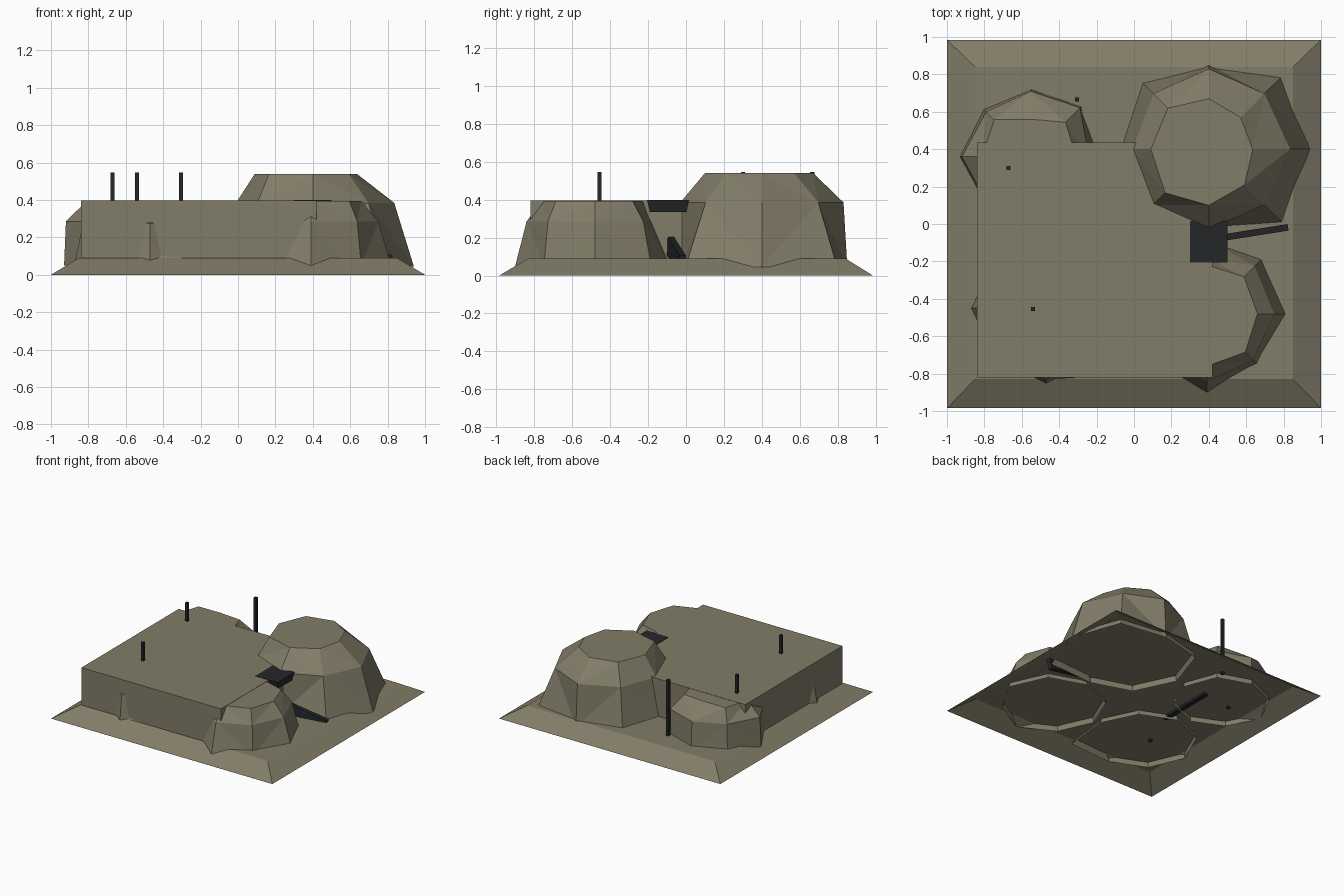
import bpy, bmesh, math
from mathutils import Matrix

old = bpy.data.objects.get("Cube")
if old:
    bpy.data.objects.remove(old, do_unlink=True)


def material(name, rgb, rough=0.9):
    m = bpy.data.materials.new(name)
    m.use_nodes = True
    m.diffuse_color = (*rgb, 1)
    bsdf = m.node_tree.nodes["Principled BSDF"]
    bsdf.inputs["Base Color"].default_value = (*rgb, 1)
    bsdf.inputs["Roughness"].default_value = rough
    return m


STONE = material("khaki stone", (0.225, 0.205, 0.14))
DARK = material("charcoal", (0.017, 0.019, 0.021))


def loft(name, rings, mat, closed=False):
    """Join stacked rings of points with faces, cap the top, optionally the base."""
    bm = bmesh.new()
    loops = [[bm.verts.new(p) for p in ring] for ring in rings]
    n = len(loops[0])
    for low, high in zip(loops, loops[1:]):
        for i in range(n):
            j = (i + 1) % n
            bm.faces.new((low[i], low[j], high[j], high[i]))
    bm.faces.new(loops[-1])
    if closed:
        bm.faces.new(loops[0][::-1])
    me = bpy.data.meshes.new(name)
    bm.to_mesh(me)
    bm.free()
    me.materials.append(mat)
    ob = bpy.data.objects.new(name, me)
    bpy.context.collection.objects.link(ob)
    return ob


def rect(x0, x1, y0, y1, z):
    return [(x0, y0, z), (x1, y0, z), (x1, y1, z), (x0, y1, z)]


def box(name, size, loc, mat, turn=0, tilt=0, taper=1):
    x, y, z = (s / 2 for s in size)
    ob = loft(name, [rect(-x * taper, x * taper, -y * taper, y * taper, -z),
                     rect(-x, x, -y, y, z)], mat, closed=True)
    ob.matrix_world = (Matrix.Translation(loc) @ Matrix.Rotation(math.radians(turn), 4, 'Z')
                       @ Matrix.Rotation(math.radians(tilt), 4, 'Y'))
    return ob


def boulder(name, centre, *rings):
    """Eight-sided rock; each ring is (height, radii from +x anticlockwise)."""
    out = []
    for z, radii in rings:
        if not isinstance(radii, (list, tuple)):
            radii = [radii] * 8
        out.append([(centre[0] + r * math.cos(i * math.pi / 4),
                     centre[1] + r * math.sin(i * math.pi / 4), z)
                    for i, r in enumerate(radii)])
    ob = loft(name, out, STONE)
    # facets split into triangles except the flat cap
    bm = bmesh.new()
    bm.from_mesh(ob.data)
    bmesh.ops.triangulate(bm, faces=[f for f in bm.faces if len(f.verts) == 4])
    bm.to_mesh(ob.data)
    bm.free()
    return ob


# Sloping plinth, open underneath, and the main raised platform
loft("plinth", [rect(-1, 1, -0.985, 0.985, 0),
                rect(-0.85, 0.85, -0.83, 0.84, 0.09)], STONE)
loft("platform", [rect(-0.84, 0.42, -0.82, 0.435, 0.09),
                  rect(-0.84, 0.42, -0.82, 0.435, 0.396)], STONE)

# Boulders
boulder("large_boulder", (0.4, 0.4),
        (0.045, [0.54, 0.56, 0.45, 0.51, 0.48, 0.46, 0.43, 0.57]),
        (0.385, [0.435, 0.42, 0.43, 0.42, 0.41, 0.42, 0.43, 0.42]),
        (0.54, [0.235, 0.24, 0.27, 0.31, 0.31, 0.33, 0.3, 0.27]))
boulder("front_boulder", (0.39, -0.48),
        (0.05, [0.43, 0.42, 0.4, 0.4, 0.4, 0.39, 0.42, 0.38]),
        (0.285, [0.36, 0.36, 0.3, 0.34, 0.32, 0.34, 0.36, 0.35]),
        (0.394, [0.27, 0.28, 0.26, 0.2, 0.22, 0.19, 0.28, 0.29]))
boulder("back_boulder", (-0.55, 0.36),
        (0.05, [0.37, 0.38, 0.36, 0.36, 0.38, 0.35, 0.36, 0.36]),
        (0.285, [0.31, 0.37, 0.35, 0.34, 0.37, 0.34, 0.35, 0.35]),
        (0.394, [0.24, 0.26, 0.2, 0.28, 0.26, 0.25, 0.26, 0.25]))
boulder("buried_boulder", (-0.47, -0.45),
        (0.05, [0.42, 0.4, 0.4, 0.4, 0.405, 0.4, 0.405, 0.54]),
        (0.275, [0.36, 0.36, 0.35, 0.36, 0.36, 0.36, 0.38, 0.36]),
        (0.38, 0.25))

# Slim posts
for i, (x, y) in enumerate([(-0.67, 0.3), (-0.54, -0.455), (-0.305, 0.665)]):
    box(f"post_{i + 1}", (0.022, 0.022, 0.475), (x, y, 0.3085), DARK)

# Dark slabs between the boulders and under the platform
box("ledge_slab", (0.2, 0.22, 0.065), (0.4, -0.095, 0.366), DARK, taper=0.87)
box("gap_slab", (0.4, 0.035, 0.1), (0.62, -0.05, 0.105), DARK, turn=9, tilt=14)
box("buried_slab", (0.04, 0.48, 0.1), (-0.41, 0.11, 0.12), DARK)
